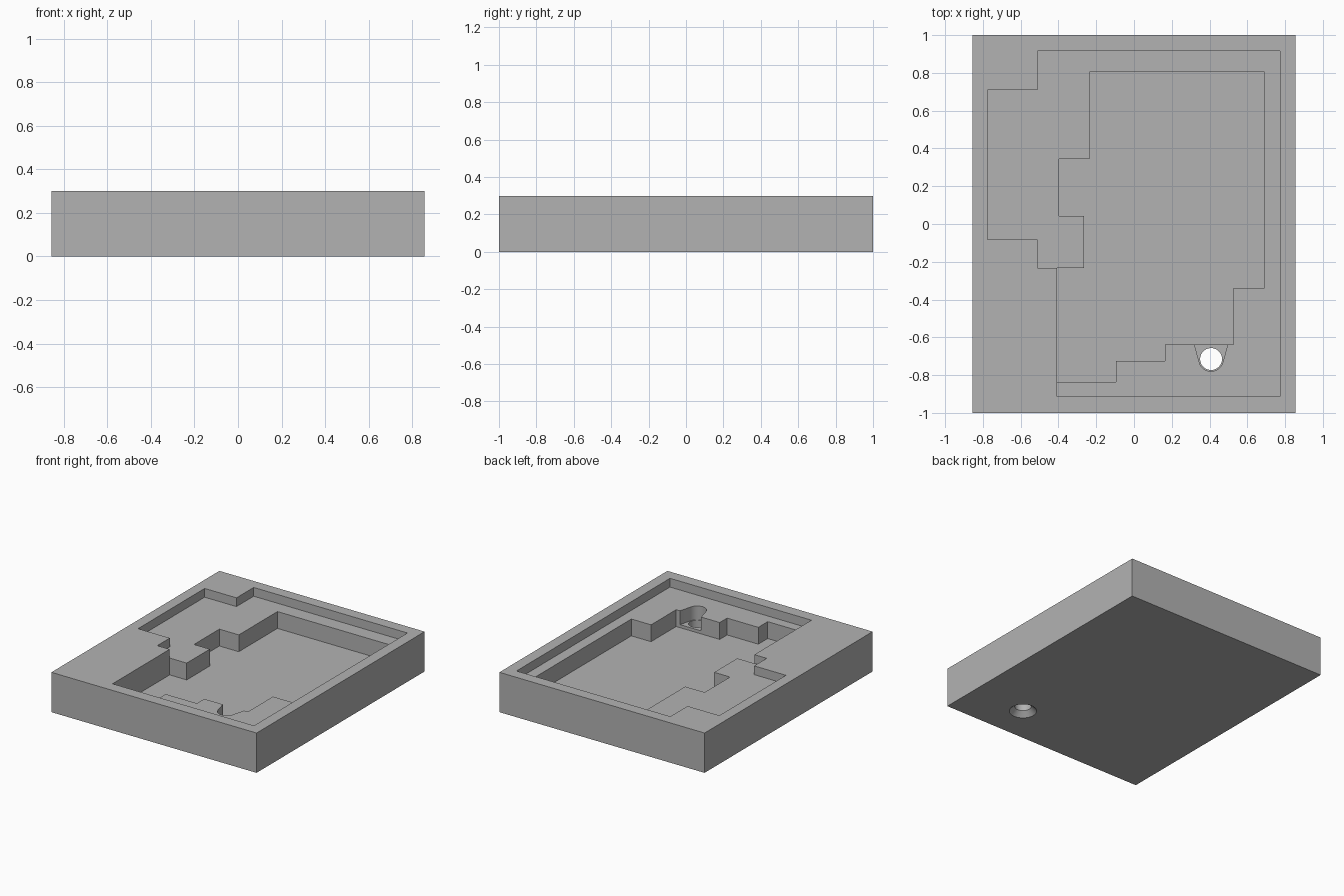
import bpy
import bmesh
import math

old = bpy.data.objects.get("Cube")
if old:
    bpy.data.objects.remove(old, do_unlink=True)

TOP, LEDGE, FLOOR, NOTCH = 0.30, 0.234, 0.107, 0.13
ABOVE = TOP + 0.1
HOLE_X, HOLE_Y, HOLE_R = 0.408, -0.715, 0.058

grey = bpy.data.materials.new("plain grey")
grey.use_nodes = True
grey.diffuse_color = (0.45, 0.45, 0.45, 1)
grey.node_tree.nodes["Principled BSDF"].inputs["Base Color"].default_value = grey.diffuse_color


def add_object(name, bm):
    bmesh.ops.recalc_face_normals(bm, faces=bm.faces)
    mesh = bpy.data.meshes.new(name)
    bm.to_mesh(mesh)
    bm.free()
    mesh.materials.append(grey)
    obj = bpy.data.objects.new(name, mesh)
    bpy.context.collection.objects.link(obj)
    return obj


def prism(name, outline, bottom, top):
    """Extrude a flat outline between two heights."""
    bm = bmesh.new()
    face = bm.faces.new([bm.verts.new((x, y, bottom)) for x, y in outline])
    side = bmesh.ops.extrude_face_region(bm, geom=[face])["geom"]
    verts = [v for v in side if isinstance(v, bmesh.types.BMVert)]
    bmesh.ops.translate(bm, verts=verts, vec=(0, 0, top - bottom))
    return add_object(name, bm)


def frustum(name, r_bottom, r_top, bottom, top):
    """Round cutter centred on the hole."""
    bm = bmesh.new()
    bmesh.ops.create_cone(bm, cap_ends=True, segments=48, radius1=r_bottom,
                          radius2=r_top, depth=top - bottom)
    bmesh.ops.translate(bm, verts=bm.verts, vec=(HOLE_X, HOLE_Y, (top + bottom) / 2))
    return add_object(name, bm)


def cut(target, cutter):
    mod = target.modifiers.new("cut", "BOOLEAN")
    mod.operation = "DIFFERENCE"
    mod.solver = "EXACT"
    mod.object = cutter
    bpy.context.view_layer.objects.active = target
    bpy.ops.object.modifier_apply(modifier=mod.name)
    bpy.data.objects.remove(cutter, do_unlink=True)


# Solid tray block
tray = prism("tray", [(-0.855, -1), (0.855, -1), (0.855, 1), (-0.855, 1)], 0, TOP)

# Shallow recess that leaves the ledge
recess = [(-0.775, 0.71), (-0.51, 0.71), (-0.51, 0.915), (0.772, 0.915),
          (0.772, -0.912), (-0.407, -0.912), (-0.407, -0.232), (-0.51, -0.232),
          (-0.51, -0.083), (-0.775, -0.083)]
cut(tray, prism("recess_cutter", recess, LEDGE, ABOVE))

# Deep stepped pocket
pocket = [(-0.235, 0.805), (0.692, 0.805), (0.692, -0.338), (0.528, -0.338),
          (0.528, -0.637), (0.165, -0.637), (0.165, -0.725), (-0.095, -0.725),
          (-0.095, -0.837), (-0.407, -0.837), (-0.407, -0.232), (-0.265, -0.232),
          (-0.265, 0.043), (-0.397, 0.043), (-0.397, 0.345), (-0.235, 0.345)]
cut(tray, prism("pocket_cutter", pocket, FLOOR, ABOVE))

# Tapered notch with a rounded end, opening into the pocket
notch = [(HOLE_X + 0.088, -0.637), (HOLE_X + 0.088, -0.6),
         (HOLE_X - 0.088, -0.6), (HOLE_X - 0.088, -0.637)]
for i in range(17):
    a = math.radians(192 + 156 * i / 16)
    notch.append((HOLE_X + 0.065 * math.cos(a), HOLE_Y + 0.065 * math.sin(a)))
cut(tray, prism("notch_cutter", notch, NOTCH, ABOVE))

# Through hole, countersunk from the underside
cut(tray, frustum("hole_cutter", HOLE_R, HOLE_R, -0.05, NOTCH + 0.05))
cut(tray, frustum("countersink_cutter", 0.132, HOLE_R, -0.037, 0.037))

# Smooth only the round walls
bpy.ops.object.select_all(action="DESELECT")
tray.select_set(True)
bpy.context.view_layer.objects.active = tray
bpy.ops.object.shade_smooth_by_angle(angle=math.radians(20))
